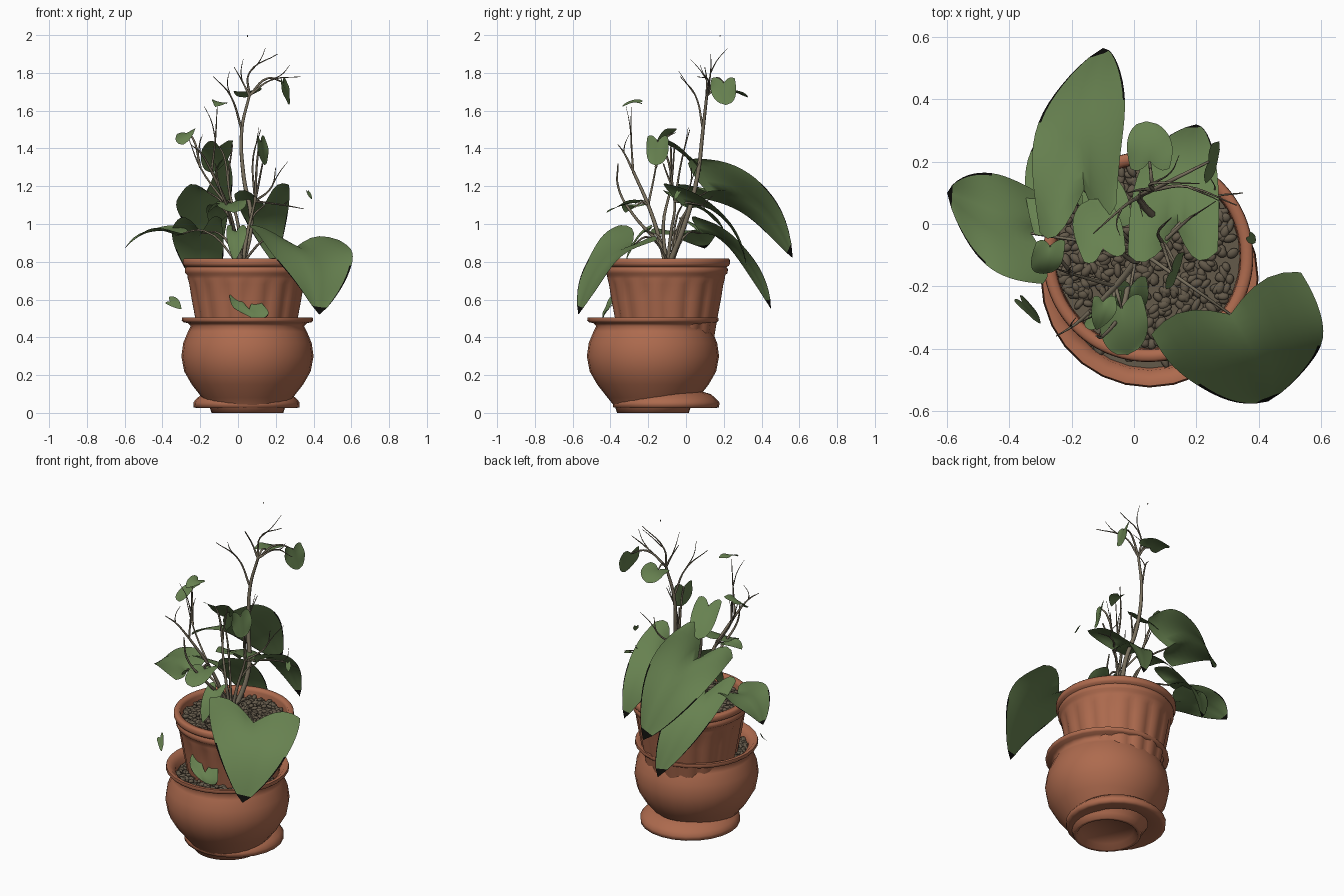
import bpy, bmesh, math, random
from mathutils import Vector, Matrix

random.seed(4)
if "Cube" in bpy.data.objects:
    bpy.data.objects.remove(bpy.data.objects["Cube"], do_unlink=True)


def material(name, rgb):
    mat = bpy.data.materials.new(name)
    mat.use_nodes = True
    mat.diffuse_color = (*rgb, 1)
    mat.node_tree.nodes["Principled BSDF"].inputs["Base Color"].default_value = (*rgb, 1)
    return mat


TERRACOTTA = material("terracotta", (0.42, 0.145, 0.076))
LEAF = material("leaf green", (0.135, 0.22, 0.08))
EDGE = material("withered leaf edge", (0.004, 0.004, 0.003))
STEM = material("stem brown", (0.19, 0.16, 0.11))
GRAVEL = material("gravel brown", (0.125, 0.1, 0.068))


def add_object(name, mesh, *mats):
    for mat in mats:
        mesh.materials.append(mat)
    obj = bpy.data.objects.new(name, mesh)
    bpy.context.collection.objects.link(obj)
    bpy.ops.object.select_all(action="DESELECT")
    obj.select_set(True)
    bpy.context.view_layer.objects.active = obj
    bpy.ops.object.shade_smooth_by_angle(angle=math.radians(75))


def grid_mesh(name, rows, closed=False, is_edge=None):
    """Skin a list of equally long point rows with quads."""
    bm = bmesh.new()
    grid = [[bm.verts.new(p) for p in row] for row in rows]
    for k, (low, high) in enumerate(zip(grid, grid[1:])):
        count = len(low)
        for i in range(count if closed else count - 1):
            j = (i + 1) % count
            face = bm.faces.new((low[i], low[j], high[j], high[i]))
            face.material_index = int(bool(is_edge and is_edge(k, i)))
    bmesh.ops.remove_doubles(bm, verts=bm.verts, dist=0.0002)
    mesh = bpy.data.meshes.new(name)
    bm.to_mesh(mesh)
    bm.free()
    return mesh


def lathe(name, centre, profile, sides, flutes=0, depth=0.0, flute_top=0.0):
    rows = []
    for radius, z in profile:
        row = []
        for i in range(sides):
            a = math.tau * i / sides
            r = radius
            if z < flute_top:
                r -= depth * (0.5 + 0.5 * math.cos(a * flutes)) ** 2
            row.append((centre[0] + r * math.cos(a), centre[1] + r * math.sin(a), z))
        rows.append(row)
    add_object(name, grid_mesh(name, rows, closed=True), TERRACOTTA)


# Pots: round outer pot, its foot, a saucer and the fluted inner pot
OUTER, INNER = (0.05, -0.175), (0.045, -0.105)
lathe("outer_pot", OUTER, [
    (0, 0.03), (0.15, 0.03), (0.17, 0), (0.19, 0), (0.2, 0.03), (0.24, 0.08), (0.295, 0.15),
    (0.335, 0.22), (0.35, 0.3), (0.34, 0.37), (0.315, 0.43), (0.3, 0.46), (0.315, 0.475),
    (0.34, 0.48), (0.348, 0.49), (0.345, 0.505), (0.325, 0.505), (0.295, 0.48), (0.285, 0.43)], 28)
lathe("saucer", INNER, [
    (0.18, 0.04), (0.26, 0.025), (0.28, 0.03), (0.282, 0.055), (0.265, 0.075), (0.235, 0.1),
    (0.2, 0.11)], 24)
lathe("inner_pot", INNER, [
    (0.24, 0.3), (0.274, 0.5), (0.293, 0.6), (0.306, 0.68), (0.311, 0.71), (0.313, 0.73),
    (0.325, 0.74), (0.327, 0.76), (0.32, 0.772), (0.333, 0.78), (0.338, 0.79), (0.337, 0.81),
    (0.33, 0.818), (0.305, 0.818), (0.298, 0.8), (0.295, 0.74)], 96, flutes=16, depth=0.011,
    flute_top=0.7)


# Gravel beds: a disc covered in scattered pebbles
def gravel(name, centre, z, inner, outer, count):
    bm = bmesh.new()
    bmesh.ops.create_circle(bm, cap_ends=True, segments=32, radius=outer + 0.01,
                            matrix=Matrix.Translation((*centre, z - 0.01)))
    for _ in range(count):
        r = math.sqrt(random.uniform(inner ** 2, outer ** 2))
        a = random.uniform(0, math.tau)
        place = Matrix.Translation((centre[0] + r * math.cos(a), centre[1] + r * math.sin(a),
                                    z + random.uniform(-0.006, 0.006)))
        turn = Matrix.Rotation(random.uniform(0, math.tau), 4, "Z")
        tilt = Matrix.Rotation(random.uniform(-0.5, 0.5), 4, "X")
        size = Matrix.Diagonal((random.uniform(0.016, 0.026), random.uniform(0.011, 0.016),
                                random.uniform(0.009, 0.014), 1))
        bmesh.ops.create_icosphere(bm, subdivisions=2, radius=1, matrix=place @ turn @ tilt @ size)
    mesh = bpy.data.meshes.new(name)
    bm.to_mesh(mesh)
    bm.free()
    add_object(name, mesh, GRAVEL)


gravel("inner_gravel", INNER, 0.77, 0, 0.285, 520)
gravel("outer_gravel", OUTER, 0.455, 0.17, 0.28, 260)


# Stems: tapered tubes along smooth paths
def stem(name, thick, *points, thin=0.35):
    curve = bpy.data.curves.new(name, "CURVE")
    curve.dimensions = "3D"
    curve.bevel_depth = thick
    curve.bevel_resolution = 1
    curve.use_fill_caps = True
    spline = curve.splines.new("BEZIER")
    spline.bezier_points.add(len(points) - 1)
    spline.resolution_u = 5
    for i, (knot, p) in enumerate(zip(spline.bezier_points, points)):
        knot.co = p
        knot.handle_left_type = knot.handle_right_type = "AUTO"
        knot.radius = 1 - (1 - thin) * i / (len(points) - 1)
    helper = bpy.data.objects.new(name + "_path", curve)
    mesh = bpy.data.meshes.new_from_object(helper)
    bpy.data.objects.remove(helper)
    mesh.name = name
    mesh.materials.clear()
    add_object(name, mesh, STEM)


root = (0.02, -0.1, 0.76)
fork = (0.02, 0.09, 1.5)
crown = (0.06, 0.11, 1.68)
elbow = (-0.06, -0.2, 1.1)
left_fork = (-0.14, -0.28, 1.28)
right_fork = (0.09, -0.06, 1.12)
stem("tall_stem", 0.015, root, (0.07, 0, 1.02), (0.03, 0.06, 1.25), fork, crown, thin=0.5)
stem("left_stem", 0.013, root, (-0.01, -0.14, 0.92), elbow, left_fork, thin=0.6)
stem("right_stem", 0.012, root, (0.05, -0.08, 0.95), right_fork, (0.13, -0.12, 1.32))
stem("middle_stem", 0.011, root, (0, -0.12, 1), (-0.05, -0.08, 1.2), (-0.03, -0.06, 1.42))
stem("front_stem", 0.01, (-0.01, -0.14, 0.9), (-0.04, -0.28, 1.05), (-0.1, -0.36, 1.2),
     (-0.12, -0.36, 1.32))

# Twigs: thin shoots, each with a small side shoot
twigs = [(fork, (-0.04, 0.05, 1.68), (-0.13, -0.03, 1.78)), (crown, (0.06, 0.13, 1.8), (0.21, 0.13, 1.9)),
         (crown, (0.17, 0.12, 1.76), (0.33, 0.06, 1.78)), (crown, (0.02, 0.11, 1.76), (-0.02, 0.1, 1.83)),
         (left_fork, (-0.12, -0.29, 1.45), (-0.11, -0.29, 1.62)),
         (left_fork, (-0.2, -0.33, 1.38), (-0.25, -0.36, 1.42)),
         (elbow, (-0.2, -0.16, 1.3), (-0.26, -0.14, 1.45)),
         (right_fork, (0.18, 0.02, 1.2), (0.2, 0.03, 1.3)),
         (right_fork, (0.24, 0.08, 1.1), (0.35, 0.1, 1.08)),
         (right_fork, (0.08, -0.02, 1.35), (0.12, 0.02, 1.5))]
for i, (start, middle, end) in enumerate(twigs):
    stem(f"twig_{i}", 0.007, start, middle, end, thin=0.25)
    a, b = Vector(middle), Vector(end)
    side = Vector((random.uniform(-0.09, 0.09), random.uniform(-0.09, 0.09), 0.07))
    stem(f"side_shoot_{i}", 0.0035, a, a.lerp(b, 0.4) + side * 0.4, a.lerp(b, 0.6) + side, thin=0.3)
stem("top_bud", 0.003, (0.05, 0.178, 1.992), (0.05, 0.182, 2), thin=0.8)


# Leaves: heart-shaped sheets bent along a midrib, with an optional stalk
HEART, WEDGE, ROUND = (0.8, 0.6, 0.8), (1, 0.1, 0.8), (0.75, 0.5, 0.5)
ACROSS = [-1, -0.95, -0.8, -0.6, -0.4, -0.2, 0, 0.2, 0.4, 0.6, 0.8, 0.95, 1]


def leaf(name, base, middle, tip, side, stalk=None, lobe=0.22, shape=HEART, withered=False, steps=16):
    base, middle, tip, side = map(Vector, (base, middle, tip, side))
    control = middle * 2 - (base + tip) / 2
    axis = tip - base
    normal = side.cross(axis).normalized()
    start_width, swell, blunt = shape
    rows = []
    for i in range(steps + 1):
        u = i / steps
        rib = base * (1 - u) ** 2 + control * 2 * u * (1 - u) + tip * u ** 2
        width = max(math.cos(u * math.pi / 2), 0) ** blunt * (start_width + swell * u)
        row = []
        for v in ACROSS:
            back = lobe * (1 - u) ** 3 * math.sin(math.pi * 0.72 * abs(v))
            wave = abs(v) - 1.6 * v * v + 0.5 * math.sin(7 * u + 2 * v) * v * v
            row.append(rib + side * (v * width) - axis * back + normal * (0.12 * side.length * width * wave))
        rows.append(row)

    def is_edge(row, column):
        return withered and row > steps * 0.45 and (column in (0, len(ACROSS) - 2) or row == steps - 1)

    add_object(name, grid_mesh(name, rows, is_edge=is_edge), LEAF, EDGE)
    if stalk:
        start = Vector(stalk)
        bend = start.lerp(base, 0.55) + Vector((0, 0, 0.25 * (base - start).length))
        stem(name + "_stalk", 0.007, start, bend, base, thin=0.6)


soil = (0.01, -0.08, 0.78)
leaf("front_large_leaf", (0.31, -0.29, 0.88), (0.4, -0.45, 0.78), (0.43, -0.57, 0.52), (0.245, 0.09, -0.03), soil,
     shape=WEDGE, withered=True)
leaf("right_side_leaf", (-0.33, -0.03, 0.94), (-0.47, 0.02, 0.96), (-0.6, 0.1, 0.87), (-0.01, -0.175, -0.01), soil,
     withered=True)
leaf("back_large_leaf", (-0.16, 0.11, 1.17), (-0.16, 0.37, 1.11), (-0.1, 0.565, 0.82), (-0.16, -0.05, -0.11), soil,
     lobe=0.28, withered=True)
leaf("back_lower_leaf", (-0.19, 0.08, 0.95), (-0.2, 0.28, 0.85), (-0.12, 0.45, 0.55), (-0.15, -0.06, 0), soil,
     withered=True)
leaf("back_side_leaf", (0.14, -0.02, 1.1), (0.15, 0.2, 1.03), (0.2, 0.32, 0.78), (-0.145, 0, -0.02), soil,
     lobe=0.3, shape=WEDGE, withered=True)
leaf("centre_leaf", (-0.1, -0.08, 1.41), (-0.12, 0, 1.36), (-0.14, 0.08, 1.27), (-0.09, -0.02, 0),
     (-0.05, -0.08, 1.2), shape=ROUND)
leaf("upright_leaf", (0.12, -0.15, 1.44), (0.13, -0.15, 1.38), (0.14, -0.16, 1.31), (0.03, 0.07, 0), right_fork,
     shape=ROUND)
leaf("low_front_leaf", (-0.04, -0.27, 1.11), (-0.03, -0.34, 1.1), (-0.02, -0.42, 1.06), (0.09, 0.02, 0.01), elbow,
     shape=ROUND)
leaf("low_left_leaf", (-0.07, -0.27, 1.09), (-0.11, -0.29, 1.1), (-0.16, -0.32, 1.06), (-0.02, -0.06, 0), elbow)
leaf("left_top_leaf", (-0.27, -0.07, 1.48), (-0.28, -0.12, 1.47), (-0.29, -0.16, 1.42), (0.06, 0, 0.02),
     (-0.2, -0.16, 1.3), shape=ROUND)
leaf("high_front_leaf", (-0.1, -0.25, 1.64), (-0.1, -0.29, 1.645), (-0.12, -0.34, 1.62), (0.045, 0, -0.01))
leaf("crown_leaf", (0.05, 0.2, 1.7), (0.05, 0.26, 1.7), (0.04, 0.33, 1.67), (-0.085, 0, -0.01), crown, shape=ROUND)
leaf("crown_side_leaf", (0.24, 0.2, 1.75), (0.25, 0.2, 1.7), (0.27, 0.21, 1.63), (0.02, 0.08, 0), crown, shape=ROUND)
leaf("inner_front_leaf", (-0.01, -0.2, 0.96), (-0.01, -0.26, 0.92), (-0.02, -0.32, 0.8), (0.06, 0.01, 0), soil)
leaf("pot_front_leaf", (0.06, -0.41, 0.55), (0.07, -0.43, 0.53), (0.08, -0.44, 0.5), (0.11, 0, -0.025), lobe=1.2,
     withered=True)
leaf("fallen_leaf", (-0.36, -0.25, 0.59), (-0.33, -0.28, 0.58), (-0.3, -0.32, 0.55), (0.015, 0.01, 0.025))
leaf("small_side_leaf", (0.37, -0.04, 1.17), (0.38, -0.05, 1.15), (0.39, -0.06, 1.13), (0.01, 0.015, 0))
leaf("inner_back_leaf", (-0.08, 0.02, 1.08), (-0.1, 0.1, 1.07), (-0.13, 0.2, 0.97), (-0.08, -0.02, 0), soil)
